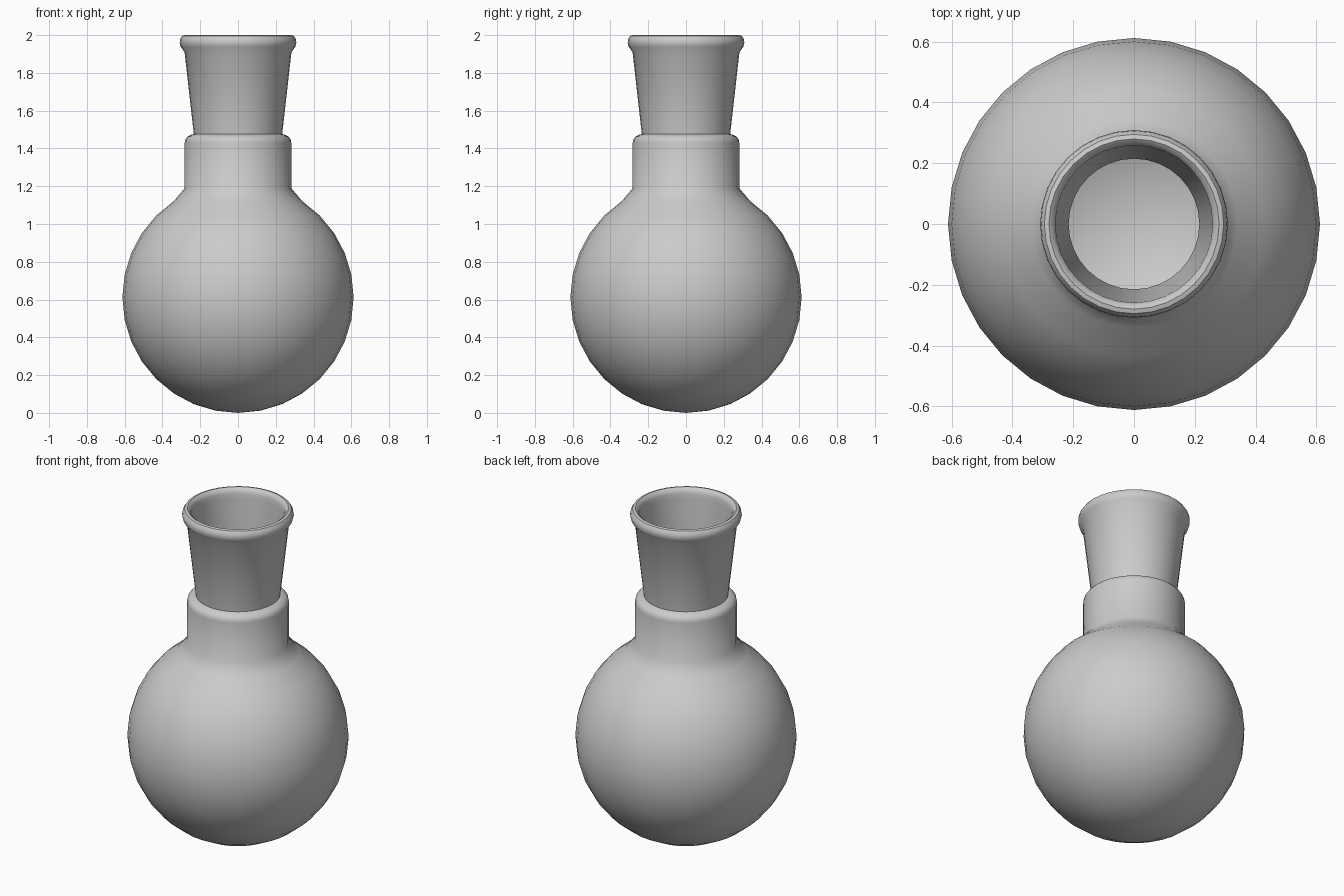
import bpy, bmesh
from math import sin, cos, pi, radians

if "Cube" in bpy.data.objects:
    bpy.data.objects.remove(bpy.data.objects["Cube"])

SEG = 32


def arc(radius, cz, i0, i1):
    """Bulb profile points, i counted in 1/16 half-turn steps up from the bottom."""
    step = 1 if i1 > i0 else -1
    return [(radius * sin(i * pi / 16), cz - radius * cos(i * pi / 16))
            for i in range(i0, i1 + step, step)]


def lathe(name, profile):
    me = bpy.data.meshes.new(name)
    bm = bmesh.new()
    rings = []
    for r, z in profile:
        if r < 1e-5:
            rings.append([bm.verts.new((0, 0, z))])
        else:
            rings.append([bm.verts.new((r * cos(2 * pi * k / SEG), r * sin(2 * pi * k / SEG), z))
                          for k in range(SEG)])
    for a, b in zip(rings, rings[1:]):
        for k in range(SEG):
            n = (k + 1) % SEG
            if len(a) == 1:
                bm.faces.new((a[0], b[n], b[k]))
            elif len(b) == 1:
                bm.faces.new((a[k], a[n], b[0]))
            else:
                bm.faces.new((a[k], a[n], b[n], b[k]))
    bmesh.ops.recalc_face_normals(bm, faces=bm.faces)
    bm.to_mesh(me)
    bm.free()
    ob = bpy.data.objects.new(name, me)
    bpy.context.collection.objects.link(ob)
    bpy.ops.object.select_all(action='DESELECT')
    ob.select_set(True)
    bpy.context.view_layer.objects.active = ob
    bpy.ops.object.shade_smooth_by_angle(angle=radians(40))
    return ob


# Outside: round bulb, straight collar, tapered socket
outer_bulb = arc(0.612, 0.612, 0, 13)
collar = [(0.282, 1.19), (0.282, 1.43), (0.279, 1.448), (0.268, 1.462),
          (0.25, 1.472), (0.234, 1.476)]
socket = [(0.283, 1.91)]
# Rolled lip
lip = [(0.303, 1.938), (0.309, 1.96), (0.306, 1.98), (0.295, 1.996), (0.28, 2.0),
       (0.266, 1.99), (0.259, 1.97), (0.258, 1.94)]
# Inside: socket bore, neck bore, bulb
bore = [(0.215, 1.47), (0.215, 1.43), (0.25, 1.41), (0.262, 1.38), (0.262, 1.18)]
inner_bulb = arc(0.598, 0.612, 13, 0)

lathe("flask_glass", outer_bulb + collar + socket + lip + bore + inner_bulb)
